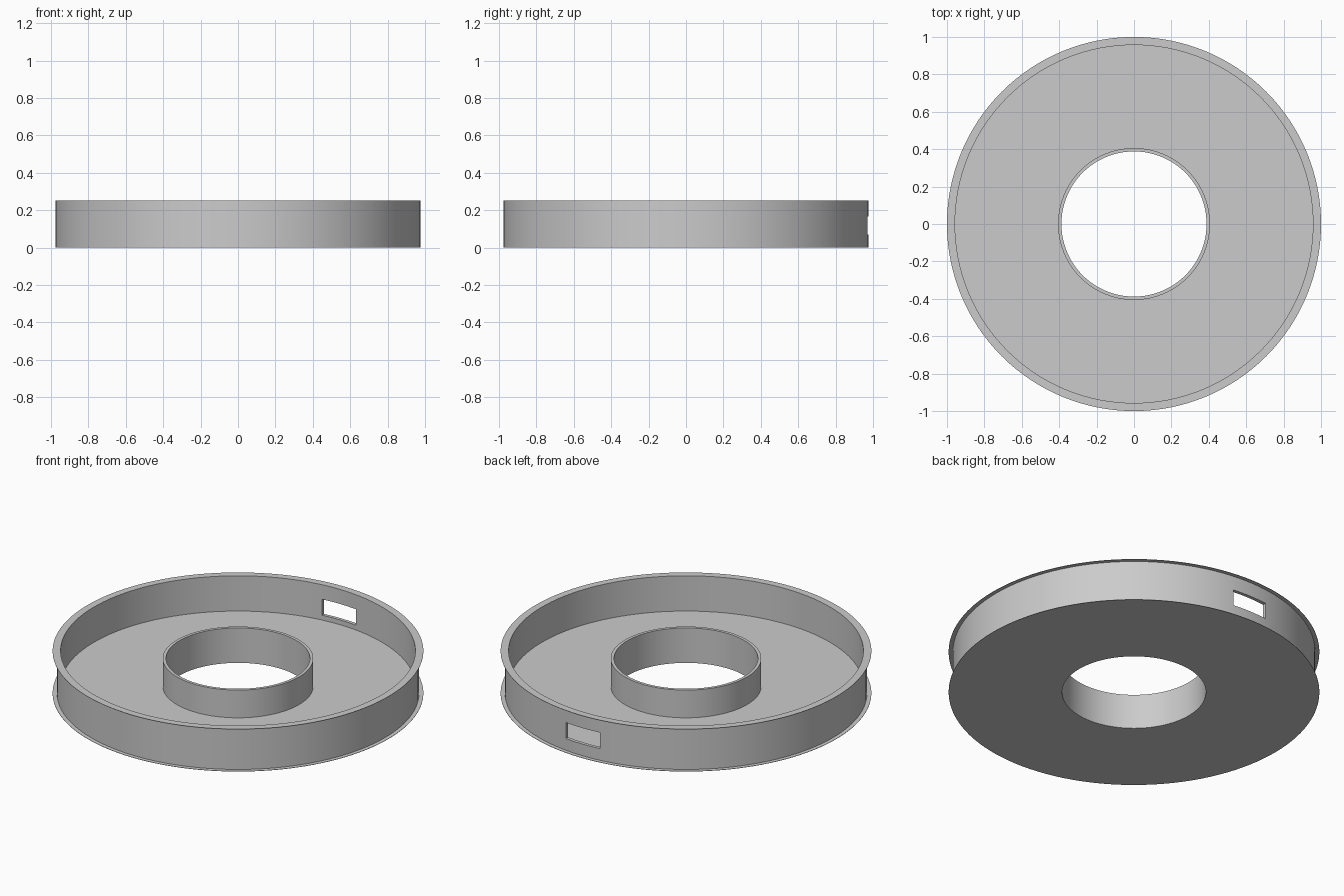
import bpy, bmesh, math

if "Cube" in bpy.data.objects:
    bpy.data.objects.remove(bpy.data.objects["Cube"])

SEGMENTS = 128
HEIGHT, LIP = 0.253, 0.002
FLOOR_TOP, HUB_TOP = 0.043, 0.208
BORE, HUB, INNER, OUTER, FLANGE = 0.388, 0.406, 0.957, 0.977, 1.0

grey = bpy.data.materials.new("light grey")
grey.use_nodes = True
colour = (0.6, 0.6, 0.6, 1)
grey.diffuse_color = colour
grey.node_tree.nodes["Principled BSDF"].inputs["Base Color"].default_value = colour


def lathe(name, profile):
    """Revolve a closed (radius, z) outline about the z axis."""
    bm = bmesh.new()
    rings = []
    for i in range(SEGMENTS):
        a = 2 * math.pi * i / SEGMENTS
        rings.append([bm.verts.new((r * math.cos(a), r * math.sin(a), z))
                      for r, z in profile])
    n = len(profile)
    for i in range(SEGMENTS):
        p, q = rings[i], rings[(i + 1) % SEGMENTS]
        for j in range(n):
            k = (j + 1) % n
            bm.faces.new((p[j], q[j], q[k], p[k]))
    bmesh.ops.recalc_face_normals(bm, faces=bm.faces)
    mesh = bpy.data.meshes.new(name)
    bm.to_mesh(mesh)
    bm.free()
    obj = bpy.data.objects.new(name, mesh)
    bpy.context.collection.objects.link(obj)
    mesh.materials.append(grey)
    return obj


# Ring tray: floor, thin flanges, outer wall and central hub tube
tray = lathe("ring_tray", [
    (BORE, 0), (FLANGE, 0), (FLANGE, LIP), (OUTER, LIP),
    (OUTER, HEIGHT - LIP), (FLANGE, HEIGHT - LIP), (FLANGE, HEIGHT),
    (INNER, HEIGHT), (INNER, FLOOR_TOP), (HUB, FLOOR_TOP),
    (HUB, HUB_TOP), (BORE, HUB_TOP)])

# Rectangular slot through the back wall
bpy.ops.mesh.primitive_cube_add(size=1, location=(0, OUTER - 0.02, 0.119))
cutter = bpy.context.object
cutter.name = "slot_cutter"
cutter.scale = (0.224, 0.2, 0.095)
cutter.hide_render = True
cut = tray.modifiers.new("slot", "BOOLEAN")
cut.operation = "DIFFERENCE"
cut.solver = "EXACT"
cut.object = cutter

bpy.ops.object.select_all(action="DESELECT")
tray.select_set(True)
bpy.context.view_layer.objects.active = tray
bpy.ops.object.modifier_apply(modifier=cut.name)
bpy.data.objects.remove(cutter)
bpy.ops.object.shade_smooth_by_angle(angle=math.radians(30))
